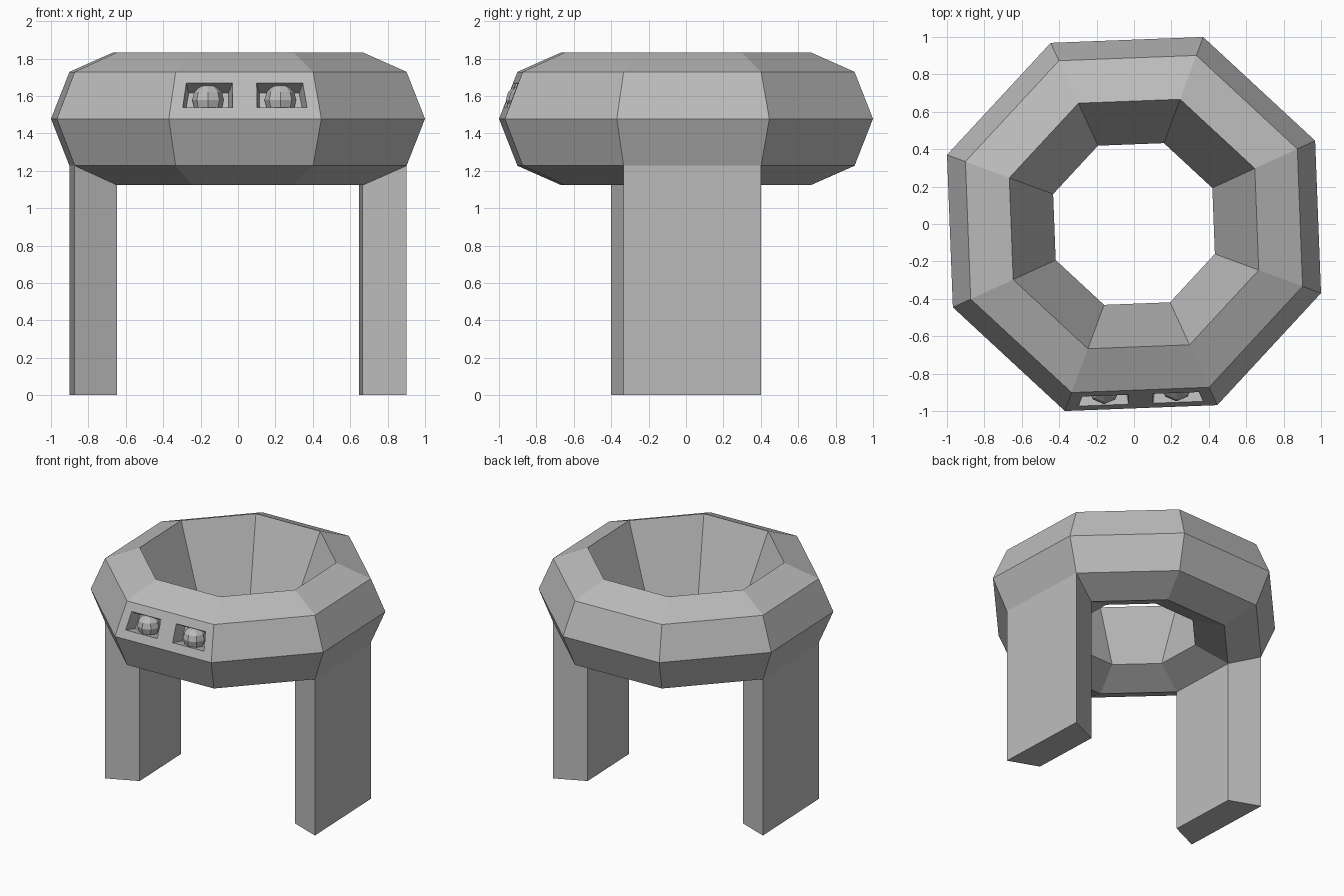
import bpy, bmesh, math
from mathutils import Vector

if "Cube" in bpy.data.objects:
    bpy.data.objects.remove(bpy.data.objects["Cube"])

grey = bpy.data.materials.new("grey")
grey.diffuse_color = (0.5, 0.5, 0.5, 1)
grey.use_nodes = True
grey.node_tree.nodes["Principled BSDF"].inputs["Base Color"].default_value = grey.diffuse_color
TURN = math.radians(2.2)


def point(r, z, i):
    a = TURN + math.radians(22.5 + 45 * i)
    return Vector((r * math.cos(a), r * math.sin(a), z))


def finish(name, bm):
    bmesh.ops.recalc_face_normals(bm, faces=bm.faces)
    mesh = bpy.data.meshes.new(name)
    bm.to_mesh(mesh)
    bm.free()
    mesh.materials.append(grey)
    ob = bpy.data.objects.new(name, mesh)
    bpy.context.collection.objects.link(ob)


# eight-sided ring: profile of (radius, height), inside is a funnel
profile = [(1.066, 1.478), (0.961, 1.729), (0.711, 1.833),
           (0.461, 1.227), (0.711, 1.123), (0.961, 1.227)]
bm = bmesh.new()
rings = [[bm.verts.new(point(r, z, i)) for r, z in profile] for i in range(8)]
n = len(profile)
FRONT = 5
for i in range(8):
    a, b = rings[i], rings[(i + 1) % 8]
    for j in range(n):
        k = (j + 1) % n
        if (i, j) == (FRONT, 0):
            continue
        if j == 4 and i in (3, 7):  # the legs continue from these faces
            continue
        bm.faces.new((a[j], b[j], b[k], a[k]))

# front panel split in two, each half with a tapered eye socket
a, b = rings[FRONT], rings[(FRONT + 1) % 8]
mid_low = bm.verts.new((a[0].co + b[0].co) / 2)
mid_top = bm.verts.new((a[1].co + b[1].co) / 2)
eyes = []
for quad in ((a[0], mid_low, mid_top, a[1]), (mid_low, b[0], b[1], mid_top)):
    face = bm.faces.new(quad)
    face.normal_update()
    normal = face.normal.copy()
    bmesh.ops.inset_individual(bm, faces=[face], thickness=0.065, use_even_offset=True)
    eyes.append(face.calc_center_median() - normal * 0.07)
    bmesh.ops.inset_individual(bm, faces=[face], thickness=0.025, depth=-0.1)
finish("ring_body", bm)

# legs: prisms dropped from the underside of the ring
for name, i in (("left_leg", 3), ("right_leg", 7)):
    bm = bmesh.new()
    plan = [(0.961, 1.227, i), (0.961, 1.227, i + 1), (0.711, 1.123, i + 1), (0.711, 1.123, i)]
    top = [bm.verts.new(point(*p)) for p in plan]
    foot = [bm.verts.new((v.co.x, v.co.y, 0)) for v in top]
    bm.faces.new(foot)
    for k in range(4):
        m = (k + 1) % 4
        bm.faces.new((top[k], top[m], foot[m], foot[k]))
    finish(name, bm)

# faceted eyeballs sitting in the sockets
for name, centre in zip(("left_eye", "right_eye"), eyes):
    bm = bmesh.new()
    bmesh.ops.create_uvsphere(bm, u_segments=8, v_segments=6, radius=0.085)
    bmesh.ops.translate(bm, verts=bm.verts, vec=centre)
    finish(name, bm)
